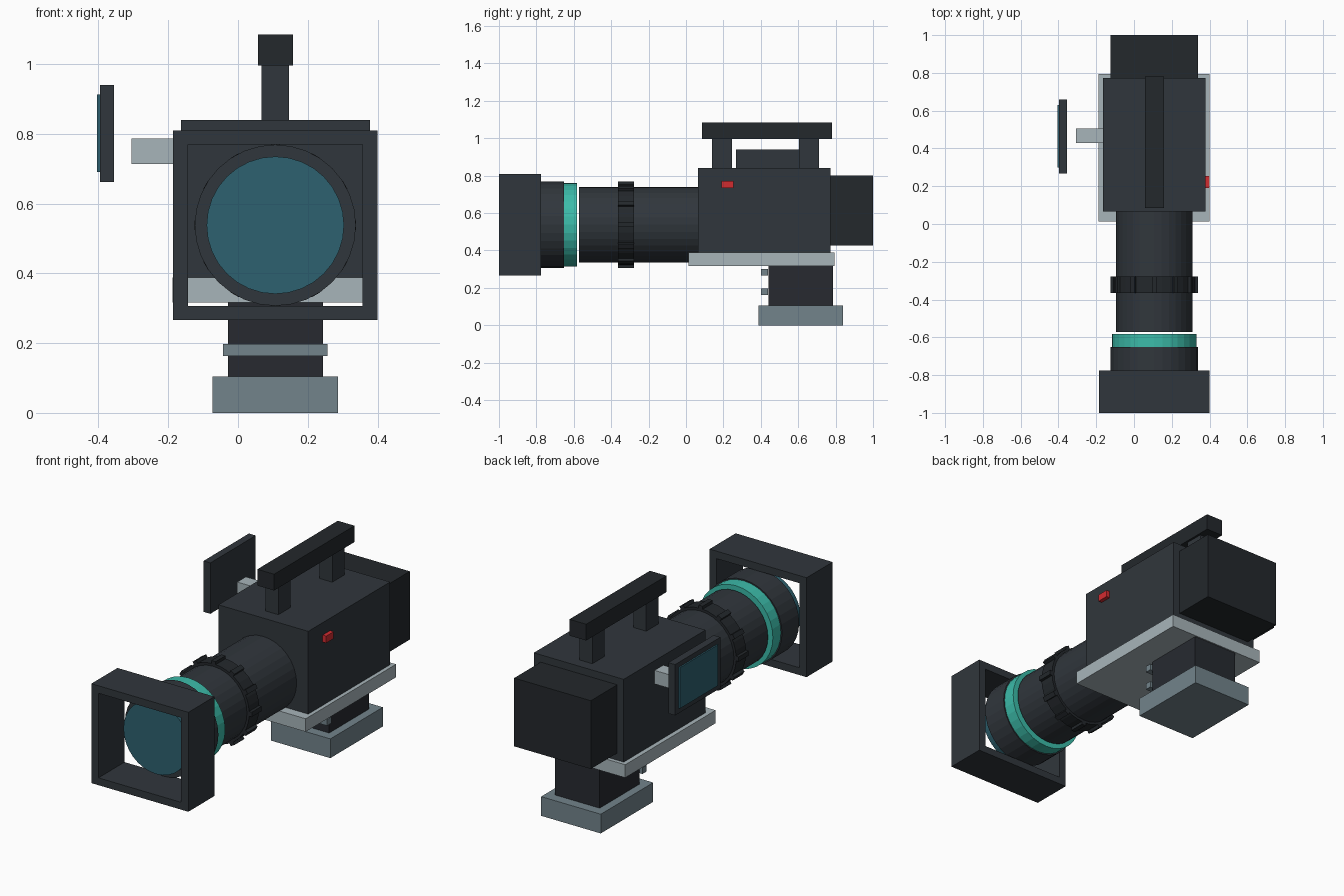
import bpy
from math import pi, sin, cos

if "Cube" in bpy.data.objects:
    bpy.data.objects.remove(bpy.data.objects["Cube"])

CX, CZ = 0.107, 0.538   # lens axis


def material(name, r, g, b):
    m = bpy.data.materials.new(name)
    m.diffuse_color = (r, g, b, 1)
    m.use_nodes = True
    m.node_tree.nodes["Principled BSDF"].inputs["Base Color"].default_value = m.diffuse_color
    return m


BODY = material("charcoal", 0.030, 0.037, 0.045)
DARK = material("dark_charcoal", 0.017, 0.021, 0.025)
COLUMN = material("blue_black", 0.020, 0.023, 0.030)
STEEL = material("light_steel", 0.39, 0.46, 0.49)
BASE = material("grey_steel", 0.17, 0.23, 0.26)
TEAL = material("teal", 0.045, 0.50, 0.40)
GLASS = material("glass_blue", 0.027, 0.12, 0.16)
RED = material("red", 0.65, 0.025, 0.03)


def box(name, x, y, z, mat):
    """Box from (min, max) ranges."""
    bpy.ops.mesh.primitive_cube_add(size=1, location=[sum(r) / 2 for r in (x, y, z)])
    ob = bpy.context.object
    ob.scale = [r[1] - r[0] for r in (x, y, z)]
    bpy.ops.object.transform_apply(location=False, rotation=False, scale=True)
    ob.name = name
    ob.data.materials.append(mat)
    return ob


def barrel(name, y0, y1, r, mat):
    """Cylinder along the lens axis."""
    bpy.ops.mesh.primitive_cylinder_add(vertices=32, radius=r, depth=y1 - y0,
                                        location=(CX, (y0 + y1) / 2, CZ),
                                        rotation=(pi / 2, 0, 0))
    ob = bpy.context.object
    ob.name = name
    ob.data.materials.append(mat)
    return ob


# Camera body and rear battery
box("camera_body", (-0.164, 0.379), (0.065, 0.772), (0.388, 0.84), BODY)
box("battery", (-0.125, 0.338), (0.772, 1.0), (0.427, 0.80), DARK)
box("record_button", (0.37, 0.40), (0.19, 0.255), (0.734, 0.772), RED)

# Top handle on two posts
box("handle_grip", (0.057, 0.158), (0.086, 0.78), (0.996, 1.085), DARK)
for i, y in enumerate((0.193, 0.658)):
    box(f"handle_post_{i + 1}", (0.068, 0.146), (y - 0.053, y + 0.053), (0.84, 0.996), BODY)

# Side monitor and its arm
box("monitor", (-0.396, -0.355), (0.268, 0.66), (0.662, 0.94), BODY)
box("monitor_screen", (-0.404, -0.396), (0.30, 0.63), (0.69, 0.913), GLASS)
box("monitor_arm", (-0.306, -0.16), (0.43, 0.505), (0.713, 0.787), STEEL)

# Mounting plate, column and foot
box("mounting_plate", (-0.188, 0.40), (0.013, 0.793), (0.317, 0.388), STEEL)
box("support_column", (-0.028, 0.243), (0.44, 0.785), (0.105, 0.317), COLUMN)
box("foot", (-0.073, 0.287), (0.387, 0.84), (0.0, 0.105), BASE)
for i, z in enumerate((0.18, 0.284)):
    box(f"column_bar_{i + 1}", (-0.043, 0.257), (0.402, 0.438), (z - 0.017, z + 0.017), BASE)

# Lens barrel stages
barrel("lens_tube", -0.572, 0.065, 0.202, BODY)
barrel("focus_ring", -0.364, -0.278, 0.216, DARK)
barrel("accent_ring", -0.652, -0.583, 0.224, TEAL)
barrel("front_barrel", -0.80, -0.652, 0.231, BODY)
barrel("front_glass", -0.86, -0.80, 0.197, GLASS)

# Grip ribs around the focus ring
for i in range(12):
    a = i * pi / 6
    rib = box(f"focus_rib_{i + 1}", (-0.013, 0.013), (-0.364, -0.278), (-0.018, 0.018), DARK)
    rib.location.x, rib.location.z = CX + 0.213 * sin(a), CZ + 0.213 * cos(a)
    rib.rotation_euler.y = a

# Square matte box: open frame around the front glass
Y = (-1.0, -0.775)
box("matte_box_top", (-0.186, 0.40), Y, (0.769, 0.81), BODY)
box("matte_box_bottom", (-0.186, 0.40), Y, (0.267, 0.307), BODY)
for side, x in (("left", (-0.186, -0.143)), ("right", (0.357, 0.40))):
    box(f"matte_box_{side}", x, Y, (0.307, 0.769), BODY)
